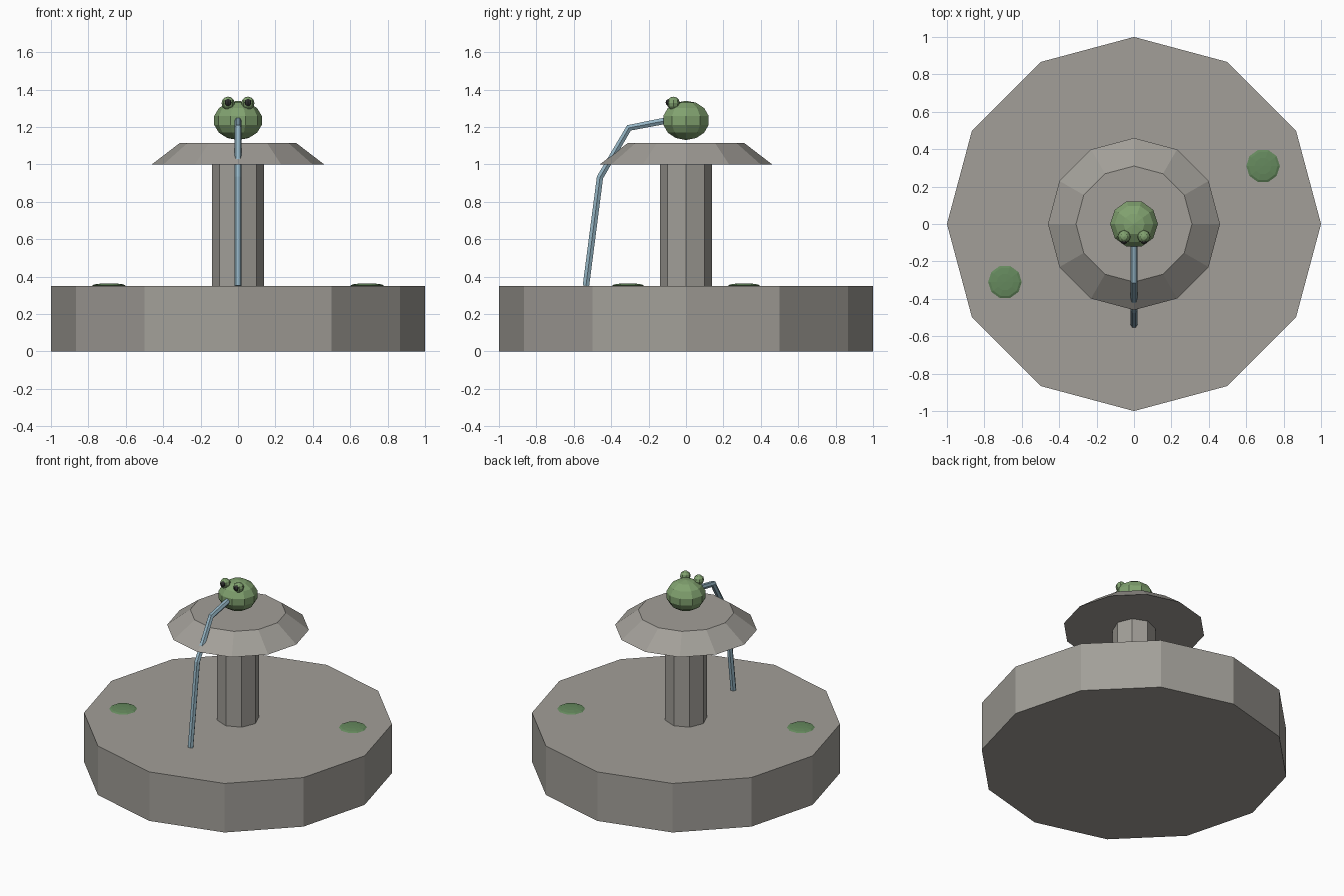
import bpy, bmesh
from math import sin, cos, pi

if "Cube" in bpy.data.objects:
    bpy.data.objects.remove(bpy.data.objects["Cube"])


def material(name, rgb):
    m = bpy.data.materials.new(name)
    m.diffuse_color = (*rgb, 1)
    m.use_nodes = True
    m.node_tree.nodes["Principled BSDF"].inputs["Base Color"].default_value = m.diffuse_color
    return m


STONE = material("stone", (0.36, 0.345, 0.315))
GREEN = material("green", (0.22, 0.36, 0.16))
PAD = material("pad_green", (0.13, 0.25, 0.11))
DARK = material("dark", (0.03, 0.03, 0.03))
WATER = material("water", (0.30, 0.46, 0.55))


def lathe(name, profile, sides, mat, loc=(0, 0, 0)):
    """Flat-faced solid of revolution; profile is (radius, z) from bottom to top."""
    bm = bmesh.new()
    rings = []
    for r, z in profile:
        n = sides if r > 1e-6 else 1
        rings.append([bm.verts.new((r * cos(2 * pi * i / sides), r * sin(2 * pi * i / sides), z))
                      for i in range(n)])
    for a, b in zip(rings, rings[1:]):
        for i in range(sides):
            j = (i + 1) % sides
            if len(a) == 1:
                bm.faces.new((a[0], b[j], b[i]))
            elif len(b) == 1:
                bm.faces.new((a[i], a[j], b[0]))
            else:
                bm.faces.new((a[i], a[j], b[j], b[i]))
    if len(rings[0]) > 1:
        bm.faces.new(rings[0][::-1])
    if len(rings[-1]) > 1:
        bm.faces.new(rings[-1])
    bmesh.ops.recalc_face_normals(bm, faces=bm.faces)
    me = bpy.data.meshes.new(name)
    bm.to_mesh(me)
    bm.free()
    me.materials.append(mat)
    ob = bpy.data.objects.new(name, me)
    ob.location = loc
    bpy.context.collection.objects.link(ob)
    return ob


def ball(name, rx, rz, sides, rows, mat, loc):
    prof = [(0 if k in (0, rows) else rx * sin(pi * k / rows), -rz * cos(pi * k / rows))
            for k in range(rows + 1)]
    return lathe(name, prof, sides, mat, loc)


# Stone basin, column and flared cap
lathe("basin", [(1, 0), (1, 0.35)], 12, STONE)
lathe("column", [(0.138, 0.34), (0.138, 1.01)], 8, STONE)
lathe("cap", [(0.46, 1.0), (0.31, 1.115)], 12, STONE)

# Frog head with bulging eyes
ball("frog_head", 0.131, 0.105, 10, 7, GREEN, (0, 0, 1.235))
for side, s in (("left", -1), ("right", 1)):
    ball(side + "_eye", 0.035, 0.035, 8, 6, GREEN, (s * 0.053, -0.068, 1.327))
    ball(side + "_pupil", 0.02, 0.02, 8, 6, DARK, (s * 0.053, -0.089, 1.33))

# Lily pads
for side, s in (("left", -1), ("right", 1)):
    ball(side + "_lily_pad", 0.09, 0.012, 10, 6, PAD, (s * 0.69, s * 0.31, 0.352))

# Water jet arcing from the mouth
cu = bpy.data.curves.new("water_jet", 'CURVE')
cu.dimensions = '3D'
cu.bevel_depth = 0.02
cu.bevel_resolution = 1
cu.use_fill_caps = True
path = [(-0.10, 1.235), (-0.305, 1.195), (-0.46, 0.93), (-0.535, 0.35)]
sp = cu.splines.new('POLY')
sp.points.add(len(path) - 1)
for p, (y, z) in zip(sp.points, path):
    p.co = (0, y, z, 1)
sp.use_smooth = False
cu.materials.append(WATER)
jet = bpy.data.objects.new("water_jet", cu)
bpy.context.collection.objects.link(jet)
bpy.context.view_layer.objects.active = jet
jet.select_set(True)
bpy.ops.object.convert(target='MESH')
